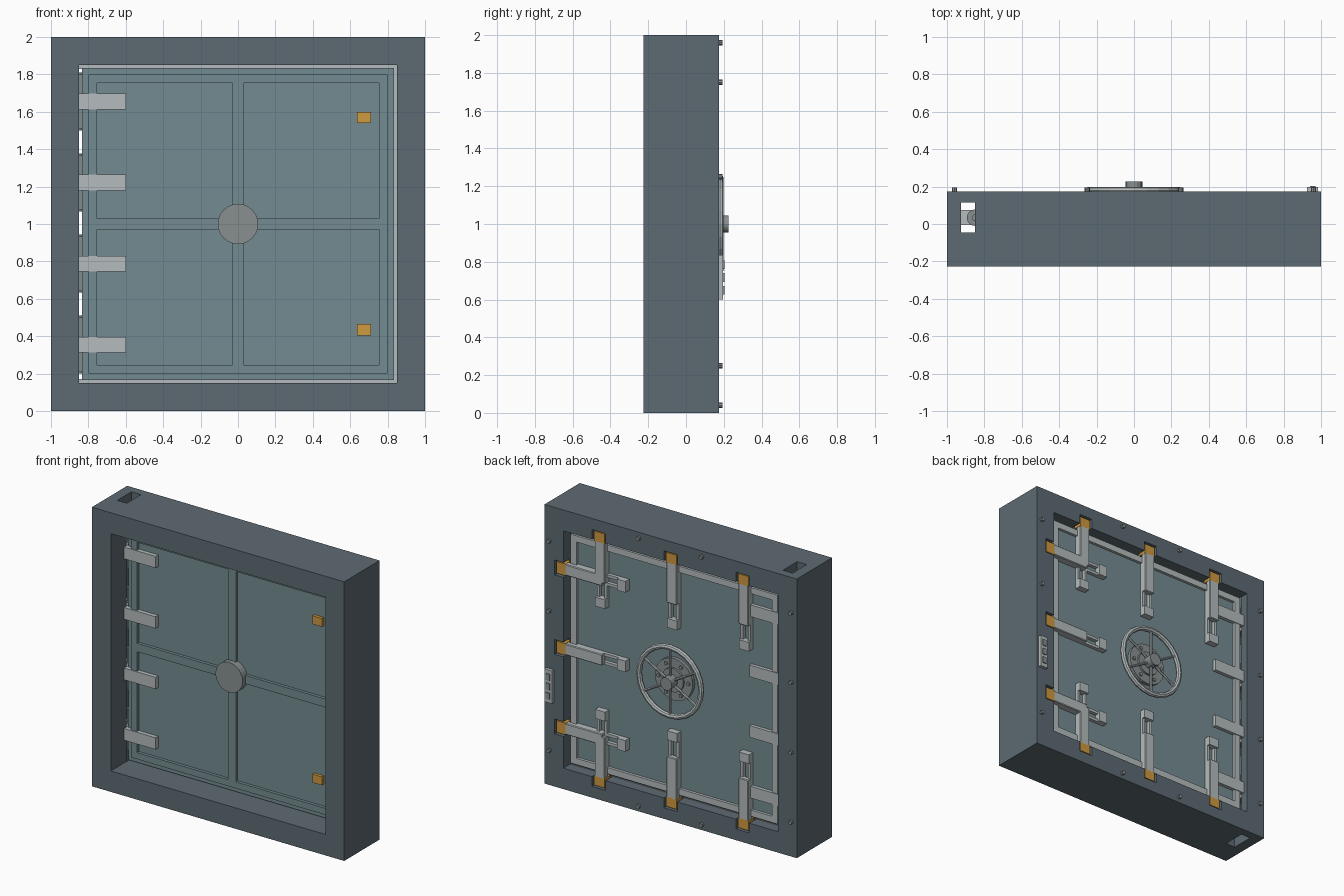
import bpy, math
from mathutils import Vector

if "Cube" in bpy.data.objects:
    bpy.data.objects.remove(bpy.data.objects["Cube"])


def material(name, rgb):
    m = bpy.data.materials.new(name)
    m.diffuse_color = (*rgb, 1)
    m.use_nodes = True
    m.node_tree.nodes["Principled BSDF"].inputs["Base Color"].default_value = m.diffuse_color
    return m


STEEL = material("frame_steel", (0.11, 0.145, 0.17))
DOOR = material("door_steel", (0.175, 0.26, 0.285))
BRASS = material("brass", (0.62, 0.32, 0.05))
LIGHT = material("light_steel", (0.46, 0.50, 0.51))
DARK = material("dark_steel", (0.25, 0.28, 0.28))


def box(name, x, y, z, mat=LIGHT, bevel=0):
    """Box from (min, max) pairs."""
    x, y, z = sorted(x), sorted(y), sorted(z)
    bpy.ops.mesh.primitive_cube_add(size=1, location=[sum(p) / 2 for p in (x, y, z)])
    o = bpy.context.object
    o.name = name
    o.scale = [p[1] - p[0] for p in (x, y, z)]
    bpy.ops.object.transform_apply(location=False, rotation=False, scale=True)
    o.data.materials.append(mat)
    if bevel:
        b = o.modifiers.new("bevel", "BEVEL")
        b.width, b.segments = bevel, 1
    return o


def rod(name, a, b, r, sides=16, mat=DARK):
    """Cylinder from point a to point b."""
    a, b = Vector(a), Vector(b)
    bpy.ops.mesh.primitive_cylinder_add(vertices=sides, radius=r, depth=(b - a).length, location=(a + b) / 2)
    o = bpy.context.object
    o.name = name
    o.rotation_euler = (b - a).to_track_quat("Z", "Y").to_euler()
    o.data.materials.append(mat)
    return o


def rect_ring(name, x0, x1, z0, z1, w, y, mat=LIGHT):
    """Four bars forming a rectangle."""
    box(name + "_left", (x0, x0 + w), y, (z0 + w, z1 - w), mat)
    box(name + "_right", (x1 - w, x1), y, (z0 + w, z1 - w), mat)
    box(name + "_bottom", (x0, x1), y, (z0, z0 + w), mat)
    box(name + "_top", (x0, x1), y, (z1 - w, z1), mat)


# Bolt layout: centre across the bolt, and outward direction
BOLTS = [((x, 0), (0, s)) for x in (-0.57, 0, 0.57) for s in (-1, 1)]
BOLTS += [((0, z), (1, 0)) for z in (-0.57, 0, 0.57)]


def bolt_box(name, bolt, near, far, half, y, mat=LIGHT, shift=0, bevel=0):
    """Box along a bolt, from near to far measured outward from the door centre."""
    (cx, cz), (dx, dz) = bolt
    if dx:
        return box(name, (near, far), y, (1 + cz + shift - half, 1 + cz + shift + half), mat, bevel)
    return box(name, (cx + shift - half, cx + shift + half), y, (1 + dz * near, 1 + dz * far), mat, bevel)


# Frame with opening, hinge shaft and bolt pockets
frame = box("frame", (-1, 1), (-0.22, 0.18), (0, 2), STEEL)
cutters = [box("cut_opening", (-0.85, 0.85), (-0.5, 0.5), (0.15, 1.85), STEEL),
           box("cut_hinge_shaft", (-0.925, -0.849), (-0.04, 0.12), (-0.2, 2.2), STEEL)]
cutters += [bolt_box("cut_pocket", b, 0.8, 0.92, 0.053, (0.09, 0.3), STEEL) for b in BOLTS]
for c in cutters:
    m = frame.modifiers.new("cut", "BOOLEAN")
    m.operation, m.solver, m.object = "DIFFERENCE", "EXACT", c
    bpy.context.view_layer.objects.active = frame
    bpy.ops.object.modifier_apply(modifier=m.name)
    bpy.data.objects.remove(c)

# Door slab, raised front border and cross ribs
box("door_slab", (-0.835, 0.835), (-0.04, 0.12), (0.165, 1.835), DOOR)
RIB = (-0.062, -0.038)
rect_ring("front_border", -0.8, 0.8, 0.2, 1.8, 0.047, RIB, DOOR)
box("front_rib_upright", (-0.03, 0.03), RIB, (0.247, 1.753), DOOR)
for s in (-1, 1):
    box("front_rib_cross", (s * 0.03, s * 0.753), RIB, (0.97, 1.03), DOOR)

# Trim on the back of the door, and the stop strip in the door gap
rect_ring("back_trim", -0.82, 0.82, 0.18, 1.82, 0.045, (0.115, 0.14))
STOP = (0.06, 0.10)
box("stop_top", (-0.85, 0.85), STOP, (1.83, 1.85))
box("stop_bottom", (-0.85, 0.85), STOP, (0.15, 0.17))
box("stop_lock_side", (0.83, 0.85), STOP, (0.17, 1.83))

# Hinges
for z in (0.355, 0.788, 1.222, 1.655):
    box("hinge_strap", (-0.85, -0.60), (-0.07, 0.145), (z - 0.042, z + 0.042))
    box("hinge_leaf", (-0.925, -0.85), (0.0, 0.08), (z - 0.042, z + 0.042))
    rod("hinge_knuckle", (-0.85, 0.04, z - 0.145), (-0.85, 0.04, z + 0.145), 0.044, 16)
    rod("hinge_pin", (-0.85, 0.04, z - 0.155), (-0.85, 0.04, z + 0.155), 0.018, 12)

# Front spindle cap and brass plates
rod("front_cap", (0, -0.095, 1), (0, -0.03, 1), 0.108, 24)
for z in (0.435, 1.57):
    box("brass_plate", (0.637, 0.712), (-0.062, -0.03), (z - 0.03, z + 0.03), BRASS)

# Locking bolts: brass tip, bar, twin slide rails, end block
for b in BOLTS:
    bolt_box("bolt_tip", b, 0.84, 0.91, 0.042, (0.11, 0.172), BRASS)
    bolt_box("bolt_bar", b, 0.55, 0.85, 0.04, (0.13, 0.172), bevel=0.005)
    bolt_box("bolt_end_block", b, 0.37, 0.435, 0.04, (0.115, 0.165))
    for s in (-0.03, 0.03):
        bolt_box("bolt_rail", b, 0.43, 0.80, 0.01, (0.115, 0.145), shift=s)

# Hand wheel: base flange, studs, hub, spokes and rim
rod("wheel_flange", (0, 0.11, 1), (0, 0.145, 1), 0.15, 24)
rod("wheel_collar", (0, 0.14, 1), (0, 0.16, 1), 0.085, 24)
rod("wheel_shaft", (0, 0.15, 1), (0, 0.19, 1), 0.03, 16)
rod("wheel_hub", (0, 0.165, 1), (0, 0.232, 1), 0.045, 16)
for i in range(6):
    a = i * math.pi / 3
    c, s = math.cos(a), math.sin(a)
    rod("flange_stud", (0.118 * c, 0.14, 1 + 0.118 * s), (0.118 * c, 0.155, 1 + 0.118 * s), 0.013, 8)
    c, s = math.cos(a + math.pi / 6), math.sin(a + math.pi / 6)
    rod("wheel_spoke", (0.03 * c, 0.185, 1 + 0.03 * s), (0.245 * c, 0.185, 1 + 0.245 * s), 0.009, 8, LIGHT)
bpy.ops.mesh.primitive_torus_add(major_radius=0.246, minor_radius=0.019, major_segments=24,
                                 minor_segments=8, location=(0, 0.185, 1), rotation=(math.pi / 2, 0, 0))
bpy.context.object.name = "wheel_rim"
bpy.context.object.data.materials.append(LIGHT)

# Studs on the back of the frame
for s in (-1, 1):
    spots = [(s * 0.96, z) for z in (0.25, 0.75, 1.25, 1.75)] + [(s * 0.25, 0.04), (s * 0.25, 1.96)]
    for x, z in spots:
        rod("frame_stud", (x, 0.17, z), (x, 0.20, z), 0.014, 8)

# Keypad on the back of the frame
box("keypad", (0.925, 0.985), (0.17, 0.203), (0.60, 0.835))
for z in (0.65, 0.717, 0.785):
    box("keypad_button", (0.94, 0.97), (0.19, 0.21), (z - 0.023, z + 0.023), DARK)

# Centre the whole model front to back
for o in bpy.data.objects:
    o.location.y -= 0.006
